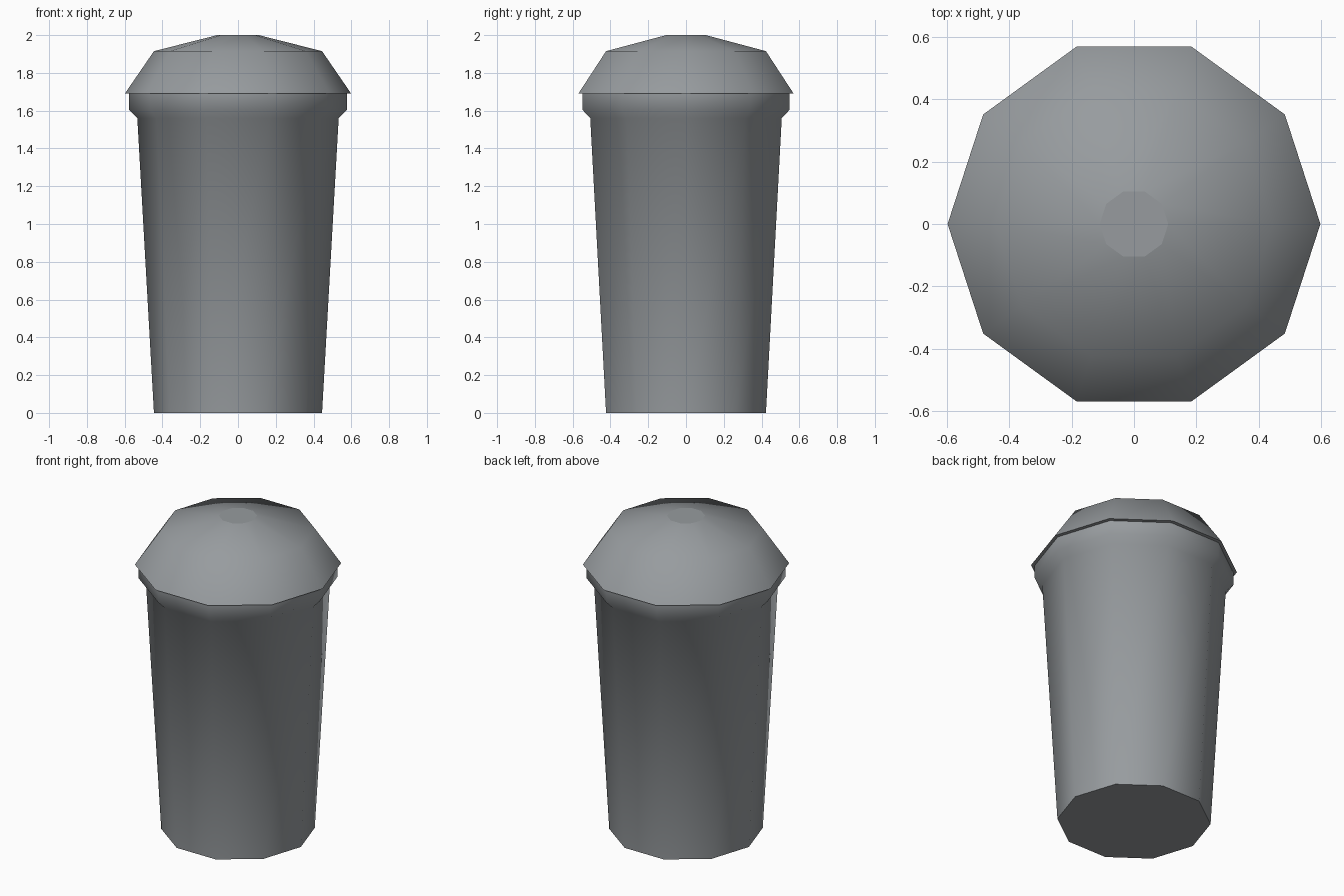
import bpy, bmesh
from math import cos, sin, tau

SIDES = 10

old = bpy.data.objects.get("Cube")
if old:
    bpy.data.objects.remove(old, do_unlink=True)


def make_material(name, rgb):
    mat = bpy.data.materials.new(name)
    mat.use_nodes = True
    color = (*rgb, 1.0)
    mat.diffuse_color = color
    mat.node_tree.nodes["Principled BSDF"].inputs["Base Color"].default_value = color
    return mat


def lathe(name, profile, mat):
    """Turn a (radius, height) profile into a capped, smooth-sided solid."""
    bm = bmesh.new()
    rings = [[bm.verts.new((r * cos(tau * i / SIDES), r * sin(tau * i / SIDES), z))
              for i in range(SIDES)] for r, z in profile]
    for low, high in zip(rings, rings[1:]):
        for i in range(SIDES):
            j = (i + 1) % SIDES
            bm.faces.new((low[i], low[j], high[j], high[i])).smooth = True
    # Flat caps with crisp borders
    for cap in (bm.faces.new(rings[0][::-1]), bm.faces.new(rings[-1])):
        for edge in cap.edges:
            edge.smooth = False
    mesh = bpy.data.meshes.new(name)
    bm.to_mesh(mesh)
    bm.free()
    mesh.materials.append(mat)
    obj = bpy.data.objects.new(name, mesh)
    bpy.context.collection.objects.link(obj)
    return obj


grey = make_material("cool grey", (0.31, 0.33, 0.345))

# Tapered cup with a flared collar
lathe("cup_body", [(0.445, 0), (0.533, 1.56), (0.577, 1.605), (0.577, 1.69)], grey)

# Overhanging domed lid with a small flat crown
lathe("domed_lid", [(0.598, 1.692), (0.445, 1.915), (0.11, 2.0)], grey)
